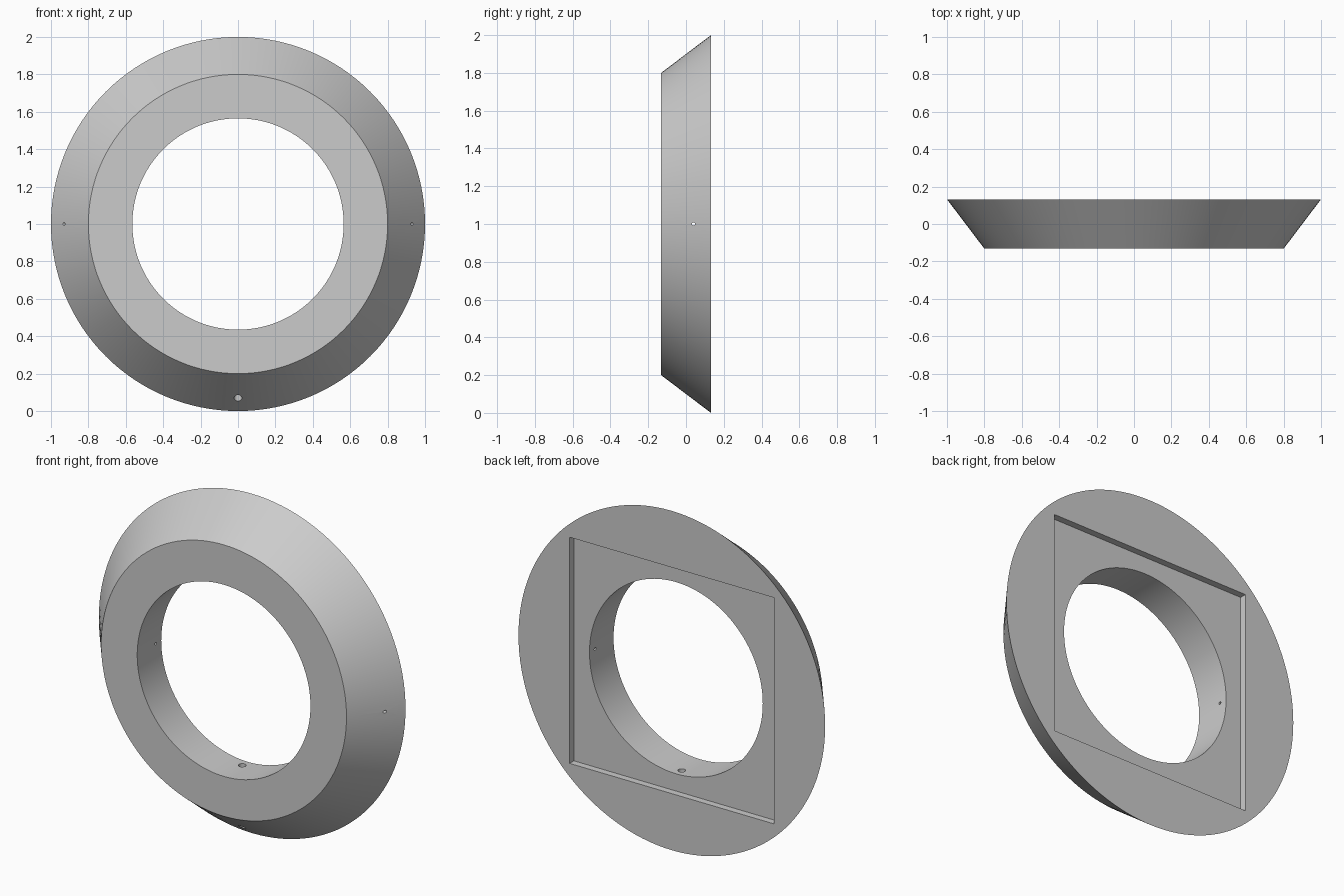
import bpy, bmesh, math
from mathutils import Vector, Matrix

cube = bpy.data.objects.get("Cube")
if cube:
    bpy.data.objects.remove(cube, do_unlink=True)

CENTRE = Vector((0, 0, 1))
HALF = 0.132          # half the depth of the ring
BORE = 0.565          # radius of the opening
SEGMENTS = 128

grey = bpy.data.materials.new("plain grey")
grey.use_nodes = True
colour = (0.6, 0.6, 0.6, 1)
grey.diffuse_color = colour
grey.node_tree.nodes["Principled BSDF"].inputs["Base Color"].default_value = colour


def add_object(name, bm):
    bmesh.ops.recalc_face_normals(bm, faces=bm.faces)
    mesh = bpy.data.meshes.new(name)
    bm.to_mesh(mesh)
    bm.free()
    mesh.materials.append(grey)
    obj = bpy.data.objects.new(name, mesh)
    bpy.context.collection.objects.link(obj)
    return obj


def hole_cutter(name, radius, direction):
    """Rod running outwards from the opening through the ring wall."""
    direction = Vector(direction)
    place = Matrix.Translation(CENTRE + direction * 0.75 + Vector((0, 0.04, 0)))
    turn = direction.to_track_quat('Z', 'Y').to_matrix().to_4x4()
    bm = bmesh.new()
    bmesh.ops.create_cone(bm, cap_ends=True, segments=24, radius1=radius,
                          radius2=radius, depth=0.7, matrix=place @ turn)
    return add_object(name, bm)


# Bevelled ring: a four-point section turned about the front-back axis
bm = bmesh.new()
section = [(BORE, -HALF), (0.8, -HALF), (1.0, HALF), (BORE, HALF)]
verts = [bm.verts.new((r, y, 1)) for r, y in section]
edges = [bm.edges.new((verts[i], verts[(i + 1) % 4])) for i in range(4)]
bmesh.ops.spin(bm, geom=verts + edges, cent=CENTRE, axis=(0, 1, 0),
               angle=math.tau, steps=SEGMENTS, use_duplicate=False)
bmesh.ops.remove_doubles(bm, verts=bm.verts, dist=0.0001)
ring = add_object("bevelled_ring", bm)

# Square recess in the back
bm = bmesh.new()
bmesh.ops.create_cube(bm, size=1, matrix=Matrix.Translation((0, HALF, 1))
                      @ Matrix.Diagonal((1.333, 0.08, 1.333, 1)))
cutters = [add_object("recess_cutter", bm)]

# Cable hole at the bottom, small screw holes at the sides
cutters.append(hole_cutter("cable_hole_cutter", 0.021, (0, 0, -1)))
for side, x in (("left", 1), ("right", -1)):
    cutters.append(hole_cutter(side + "_screw_hole_cutter", 0.008, (x, 0, 0)))

bpy.ops.object.select_all(action='DESELECT')
bpy.context.view_layer.objects.active = ring
ring.select_set(True)
for cutter in cutters:
    mod = ring.modifiers.new(cutter.name, 'BOOLEAN')
    mod.operation = 'DIFFERENCE'
    mod.solver = 'EXACT'
    mod.object = cutter
    bpy.ops.object.modifier_apply(modifier=mod.name)
for cutter in cutters:
    bpy.data.objects.remove(cutter, do_unlink=True)

bpy.ops.object.shade_smooth_by_angle(angle=math.radians(30))
